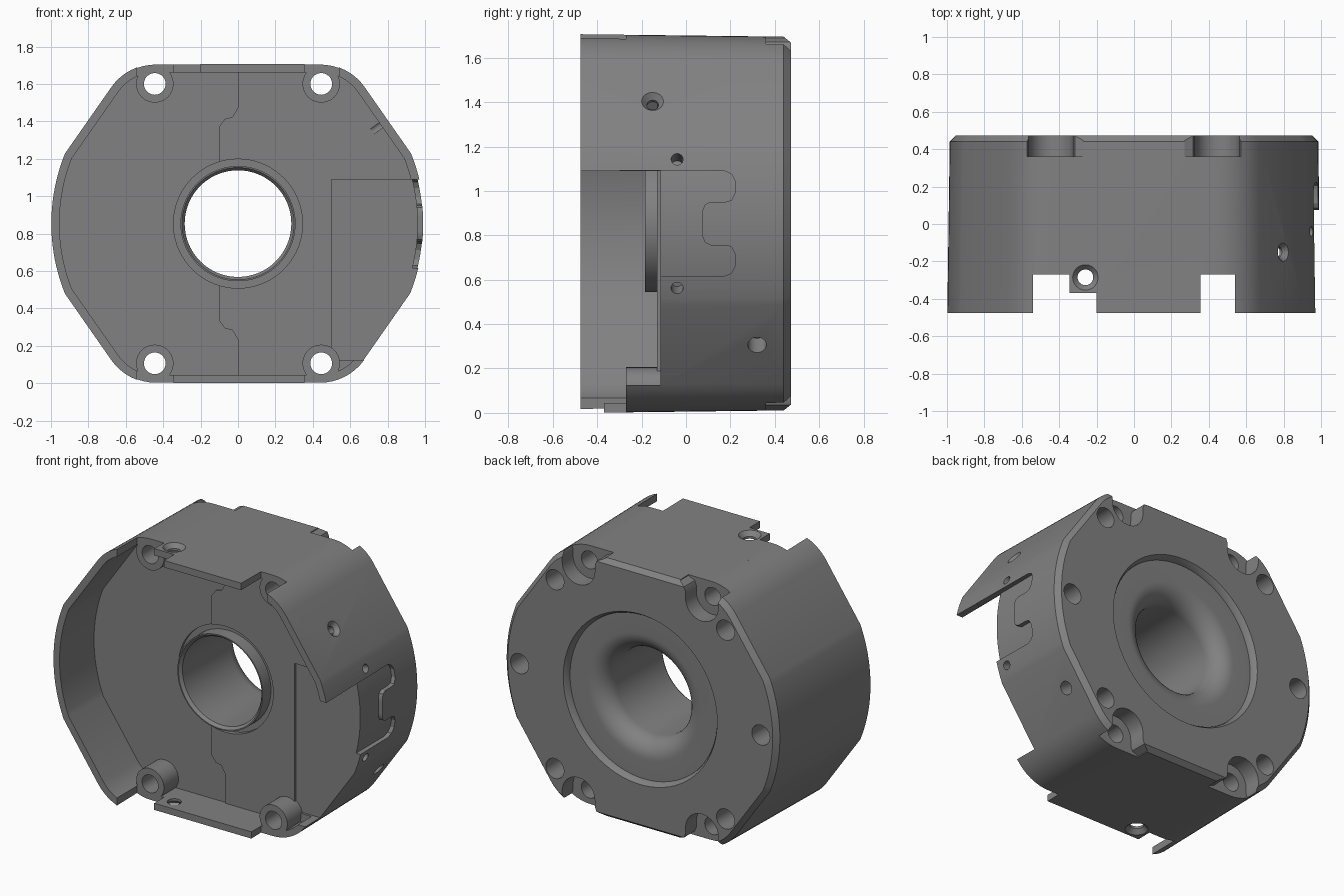
import bpy, bmesh
from math import sin, cos, atan2, hypot, radians, pi
from mathutils import Vector

if "Cube" in bpy.data.objects:
    bpy.data.objects.remove(bpy.data.objects["Cube"])

MID = 0.853          # height of the bore axis; parts are built around it
FLOOR = -0.12        # depth of the cavity floor
SLANT = Vector((0.81, 0, 0.58))

grey = bpy.data.materials.new("matte_grey")
grey.use_nodes = True
grey.diffuse_color = (0.22, 0.22, 0.22, 1)
grey.node_tree.nodes["Principled BSDF"].inputs["Base Color"].default_value = grey.diffuse_color


def finish(name, bm):
    bmesh.ops.recalc_face_normals(bm, faces=bm.faces)
    mesh = bpy.data.meshes.new(name)
    bm.to_mesh(mesh)
    bm.free()
    mesh.materials.append(grey)
    obj = bpy.data.objects.new(name, mesh)
    bpy.context.collection.objects.link(obj)
    return obj


def loft(name, rings):
    """Closed solid through rings of equal length."""
    bm = bmesh.new()
    loops = [[bm.verts.new(p) for p in ring] for ring in rings]
    n = len(loops[0])
    for a, b in zip(loops, loops[1:]):
        for i in range(n):
            bm.faces.new((a[i], a[(i + 1) % n], b[(i + 1) % n], b[i]))
    bm.faces.new(loops[0])
    bm.faces.new(loops[-1])
    return finish(name, bm)


def prism(name, pts, y0, y1):
    return loft(name, [[(x, y, z) for x, z in pts] for y in (y0, y1)])


def box(x0, x1, y0, y1, z0, z1):
    return prism("box", [(x0, z0), (x1, z0), (x1, z1), (x0, z1)], y0, y1)


def arc(cx, cz, r, a0, a1, n):
    return [(cx + r * cos(a0 + (a1 - a0) * i / n), cz + r * sin(a0 + (a1 - a0) * i / n))
            for i in range(n + 1)]


def rod(start, direction, stations, sides=40):
    """Round solid along a direction; stations are (distance, radius)."""
    rot = Vector((0, 0, 1)).rotation_difference(Vector(direction))
    return loft("rod", [[Vector(start) + rot @ Vector((r * cos(2 * pi * i / sides),
                         r * sin(2 * pi * i / sides), d)) for i in range(sides)]
                        for d, r in stations])


def y_rod(x, z, r, y0, y1, sides=40):
    return rod((x, 0, z), (0, 1, 0), [(y0, r), (y1, r)], sides)


def combine(obj, tool, op="DIFFERENCE"):
    mod = obj.modifiers.new("combine", "BOOLEAN")
    mod.operation, mod.solver, mod.object = op, "EXACT", tool
    bpy.context.view_layer.objects.active = obj
    bpy.ops.object.modifier_apply(modifier=mod.name)
    bpy.data.objects.remove(tool)


def outline(d):
    """Housing outline, inset by d: flats, rounded corners, slants and side arcs."""
    turn = atan2(SLANT.z, SLANT.x)
    px, pz = 0.925 - d * SLANT.x, 0.375 - d * SLANT.z
    side = atan2(pz, px)
    quarter = arc(0.44, 0.563, 0.29 - d, turn, pi / 2, 8)
    right = arc(0, 0, hypot(px, pz), -side, side, 20)
    upper = quarter + [(-x, z) for x, z in reversed(quarter)]
    return right + upper + [(-x, -z) for x, z in right] + [(-x, -z) for x, z in upper]


# Drafted outer block with a chamfered back edge
shape = outline(0)
housing = loft("housing", [[(x * s, y, z * s) for x, z in shape]
                           for y, s in ((-0.475, 1), (0.44, 0.987), (0.472, 0.957))])

# Front cavity, with the floor split into two levels along a stepped seam
combine(housing, prism("cavity", outline(0.045), -1, FLOOR - 0.01))
seam = [(0, 1), (0, 0.62), (-0.03, 0.57), (-0.07, 0.56), (-0.1, 0.52), (-0.1, 0)]
seam += [(x, -z) for x, z in reversed(seam[:-1])]
lower_floor = prism("lower_floor", seam + [(-1.2, -1), (-1.2, 1)], -0.3, FLOOR)
combine(lower_floor, prism("limit", outline(0.045), -0.4, 0), "INTERSECT")
combine(housing, lower_floor)

# Open side and notched front rim
for cut in ((0.5, 1.2, FLOOR + 0.005, -0.728, 0.237),
            (0.355, 1.2, -0.27, -1, -0.72),
            (-0.54, -0.345, -0.27, -1, -0.65),
            (-0.35, 0.36, -0.37, -1, -0.65),
            (-0.54, -0.345, -0.27, 0.65, 1),
            (-0.35, -0.2, -0.37, 0.65, 1),
            (0.355, 0.54, -0.27, 0.65, 1)):
    x0, x1, depth, z0, z1 = cut
    combine(housing, box(x0, x1, -1, depth, z0, z1))

# Shallow interlocking recess on the open side
half = [(-0.3, 0.238), (0.17, 0.238), (0.205, 0.223), (0.222, 0.19), (0.222, 0.14),
        (0.205, 0.105), (0.18, 0.098), (0.11, 0.098), (0.085, 0.085), (0.075, 0.06)]
track = half + [(y, -z) for y, z in reversed(half)]
recess = loft("recess", [[(x, y, z) for y, z in track] for x in (0.8, 1.2)])
combine(recess, y_rod(0, 0, 0.962, -1, 1, 160))
combine(housing, recess)

# Bore collar rising from a ring groove
combine(housing, y_rod(0, 0, 0.345, -0.3, -0.1, 72))
combine(housing, y_rod(0, 0, 0.308, -0.185, 0.05, 72), "UNION")

# Corner screw bosses, through holes and flared pockets at the back
for sx in (-1, 1):
    for sz in (-1, 1):
        x, z = 0.445 * sx, 0.747 * sz
        combine(housing, y_rod(x, z, 0.1, -0.27, 0), "UNION")
        combine(housing, y_rod(x, z, 0.058, -1, 1))
        pocket = arc(0, 0, 0.118, pi, 2 * pi, 16)
        pocket += [(0.118, 0.04), (0.13, 0.07), (0.175, 0.09), (0.175, 0.3)]
        pocket += [(-u, v) for u, v in reversed(pocket[-4:])]
        combine(housing, prism("pocket", [(x + u, z + v * sz) for u, v in pocket], 0.36, 0.6))

# Bore with a shallow back recess and a large rounded lip
lip = [(0.31 + 0.12 * sin(t * pi / 20), 0.405 - 0.12 * cos(t * pi / 20)) for t in range(11)]
bore = [(-0.3, 0.3), (-0.185, 0.3), (-0.165, 0.285)] + lip
bore += [(0.43, 0.535), (0.45, 0.54), (0.472, 0.555), (0.6, 0.555)]
combine(housing, rod((0, 0, 0), (0, 1, 0), bore, 96))

# Ring of blind holes in the back face
for angle in (0, 45, 135, 180, 225, 315):
    a = radians(angle)
    combine(housing, y_rod(0.87 * cos(a), 0.87 * sin(a), 0.065, 0.27, 0.6))

# Countersunk holes in the top tab, bottom tab and slanted wall
for point, way, wide, narrow in (((-0.26, -0.285, 0.853), (0, 0, 1), 0.07, 0.042),
                                 ((-0.26, -0.285, -0.853), (0, 0, -1), 0.07, 0.042),
                                 ((0.8, -0.15, 0.552), SLANT, 0.052, 0.026)):
    combine(housing, rod(point, way, [(-0.1, narrow), (-0.03, narrow),
                                      (0, wide), (0.1, wide)]))

# Plain blind holes in the open side
for point, way, r in (((0.957, -0.04, 0.292), (0.957, 0, 0.292), 0.027),
                      ((0.957, -0.04, -0.293), (0.957, 0, -0.293), 0.027),
                      ((0.8, 0.32, -0.553), (SLANT.x, 0, -SLANT.z), 0.042)):
    combine(housing, rod(point, way, [(-0.12, r), (0.1, r)], 24))

# Stand on the ground and shade
for v in housing.data.vertices:
    v.co.z += MID
bpy.ops.object.select_all(action="DESELECT")
housing.select_set(True)
bpy.context.view_layer.objects.active = housing
bpy.ops.object.shade_smooth_by_angle(angle=radians(25))
